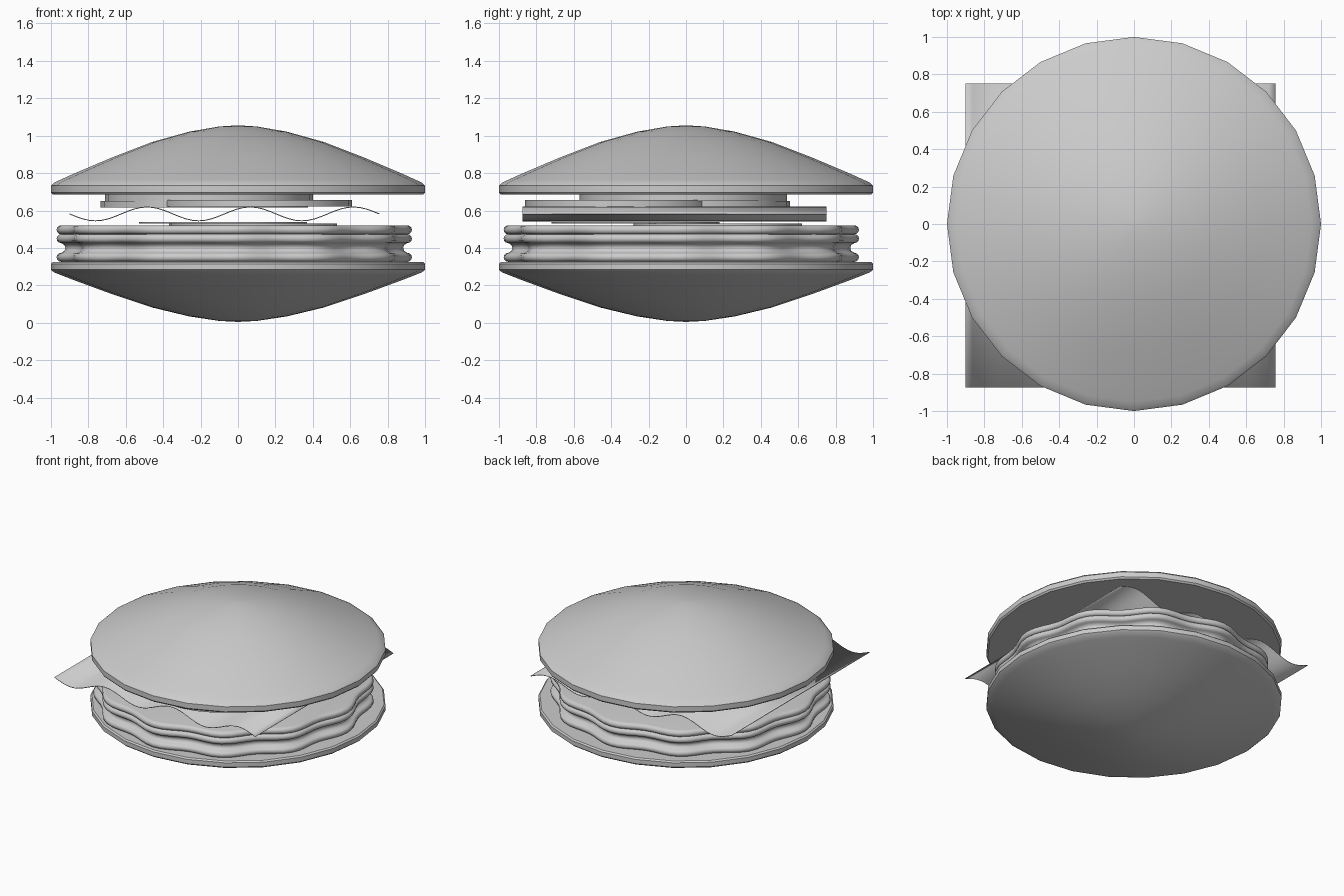
import bpy, bmesh
from math import sin, cos, pi, tau, radians

if "Cube" in bpy.data.objects:
    bpy.data.objects.remove(bpy.data.objects["Cube"])

GREY = (0.6, 0.6, 0.6, 1)
grey = bpy.data.materials.new("plain grey")
grey.use_nodes = True
grey.diffuse_color = GREY
grey.node_tree.nodes["Principled BSDF"].inputs["Base Color"].default_value = GREY


def finish(name, bm, angle=40):
    bmesh.ops.recalc_face_normals(bm, faces=bm.faces)
    mesh = bpy.data.meshes.new(name)
    bm.to_mesh(mesh)
    bm.free()
    mesh.materials.append(grey)
    ob = bpy.data.objects.new(name, mesh)
    bpy.context.collection.objects.link(ob)
    bpy.ops.object.select_all(action="DESELECT")
    ob.select_set(True)
    bpy.context.view_layer.objects.active = ob
    bpy.ops.object.shade_smooth_by_angle(angle=radians(angle))
    return ob


def lathe(name, profile, sides, centre=(0, 0), wave=lambda a: 0):
    """Closed turned solid; wave(angle) pushes the outline in and out."""
    bm = bmesh.new()
    rings = []
    for r, z in profile:
        ring = []
        for i in range(sides):
            a = tau * i / sides
            d = r + wave(a)
            ring.append(bm.verts.new((centre[0] + d * cos(a), centre[1] + d * sin(a), z)))
        rings.append(ring)
    for lo, hi in zip(rings, rings[1:]):
        for i in range(sides):
            j = (i + 1) % sides
            bm.faces.new((lo[i], lo[j], hi[j], hi[i]))
    bm.faces.new(rings[0])
    bm.faces.new(rings[-1])
    return finish(name, bm)


# Buns: one dome profile (radius, height fraction), mirrored for the bottom
DOME = [(0.99, 0), (1, 0.03), (1, 0.13), (0.985, 0.17), (0.95, 0.215), (0.88, 0.3),
        (0.68, 0.53), (0.46, 0.76), (0.26, 0.91), (0.1, 0.985), (0.01, 1)]
lathe("top_bun", [(r, 0.685 + 0.37 * h) for r, h in DOME], 24)
lathe("bottom_bun", [(r, 0.325 - 0.32 * h) for r, h in DOME], 24)

# Patty: stacked rounded ridges with a scalloped outline
ridges = []
for z in (0.35, 0.45, 0.497):
    for k in range(7):
        t = -pi / 2 + pi * k / 6
        ridges.append((0.902 + 0.025 * cos(t), z + 0.024 * sin(t)))
    if z == 0.35:
        ridges += [(0.885, 0.385), (0.88, 0.4), (0.885, 0.415)]
lathe("patty", ridges, 96, (-0.02, -0.025), lambda a: 0.023 * cos(12 * a))

# Thin pickle slices lying on the patty
for n, (x, y, z, r) in enumerate([(0.08, 0.17, 0.521, 0.45), (-0.08, -0.27, 0.531, 0.45)]):
    lathe(f"pickle_slice_{n + 1}", [(r, z), (r, z + 0.009)], 24, (x, y))

# Cheese: wavy sheet of three full waves
bm = bmesh.new()
x0, x1, y0, y1, steps = -0.9, 0.755, -0.875, 0.75, 48
rows = []
for i in range(steps + 1):
    t = i / steps
    z = 0.582 - 0.037 * sin(3 * tau * t)
    rows.append([bm.verts.new((x0 + (x1 - x0) * t, y, z)) for y in (y0, y1)])
for a, b in zip(rows, rows[1:]):
    bm.faces.new((a[0], b[0], b[1], a[1]))
cheese = finish("cheese_sheet", bm)
solid = cheese.modifiers.new("thickness", "SOLIDIFY")
solid.thickness = 0.005
solid.offset = 0

# Overlapping tomato slices under the top bun
TOMATO = [(0.1, -0.35, 0.622, 0.51), (-0.18, 0.0, 0.617, 0.555), (-0.155, -0.015, 0.652, 0.555)]
for n, (x, y, z, r) in enumerate(TOMATO):
    lathe(f"tomato_slice_{n + 1}", [(r, z), (r, z + 0.033)], 24, (x, y))
